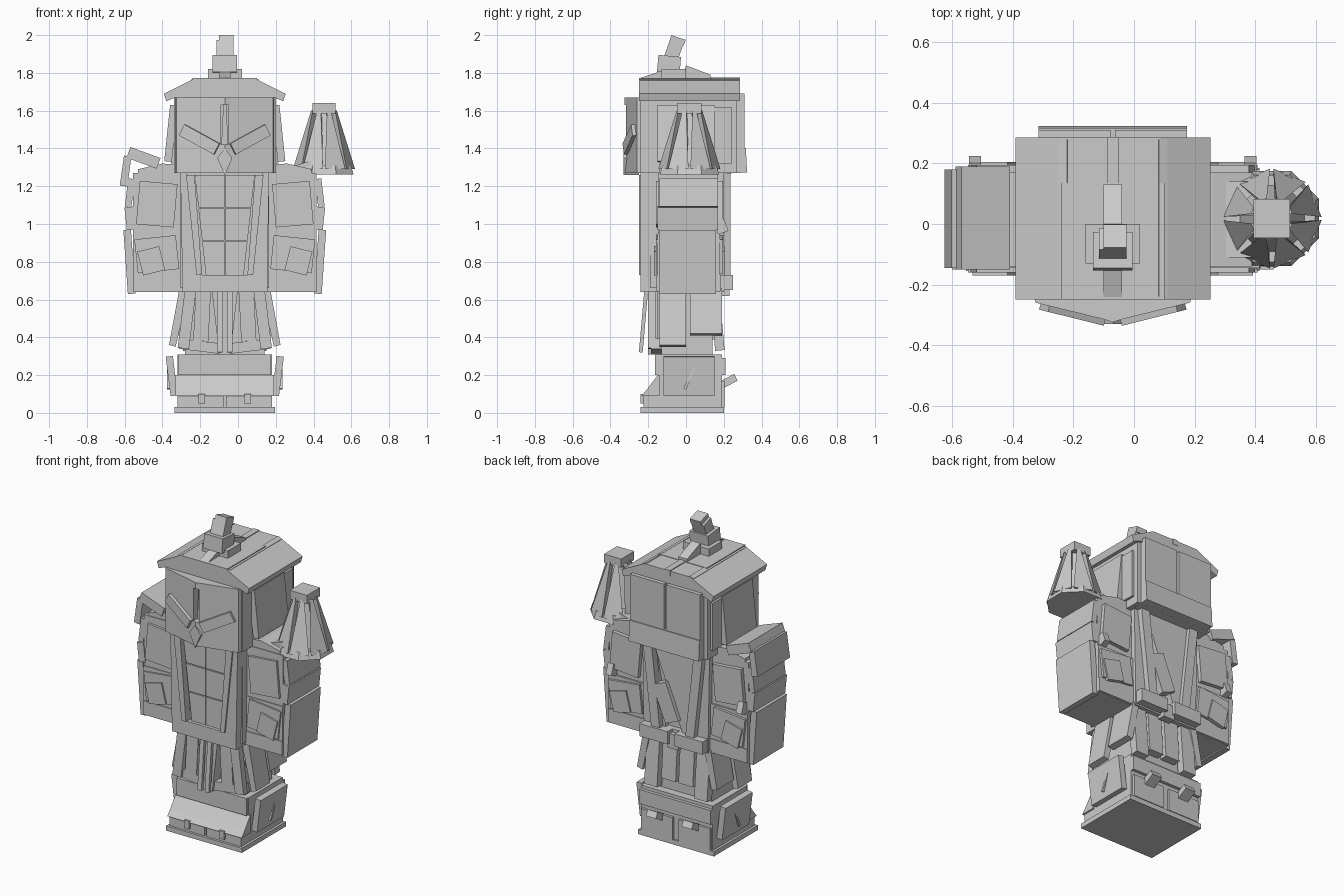
import bpy, bmesh, math
from mathutils import Matrix, Vector

cube = bpy.data.objects.get("Cube")
if cube:
    bpy.data.objects.remove(cube, do_unlink=True)

CENTRE = -.07  # the body stands left of the world origin because of the lantern
stone = bpy.data.materials.new("plain grey")
stone.use_nodes = True
grey = (.6, .6, .6, 1)
stone.diffuse_color = grey
stone.node_tree.nodes["Principled BSDF"].inputs["Base Color"].default_value = grey


def finish(name, bm, mirrored=False):
    """Store the mesh, and a mirrored partner across the body centre if wanted."""
    sides = (("left_", 1), ("right_", -1)) if mirrored else (("", 1),)
    for prefix, sign in sides:
        part = bm.copy()
        for v in part.verts:
            v.co.x = v.co.x * sign + CENTRE
        bmesh.ops.recalc_face_normals(part, faces=part.faces)
        mesh = bpy.data.meshes.new(prefix + name)
        part.to_mesh(mesh)
        part.free()
        mesh.materials.append(stone)
        obj = bpy.data.objects.new(prefix + name, mesh)
        bpy.context.collection.objects.link(obj)
    bm.free()


def box(name, x, y, z, pair=False, turn=0, axis="Y", yaw=0):
    """Box from (min, max) ranges, turned about its own centre in degrees."""
    bm = bmesh.new()
    lo, hi = Vector((x[0], y[0], z[0])), Vector((x[1], y[1], z[1]))
    spin = Matrix.Rotation(math.radians(yaw), 4, "Z") @ Matrix.Rotation(math.radians(turn), 4, axis)
    place = Matrix.Translation((lo + hi) / 2) @ spin
    bmesh.ops.create_cube(bm, size=1, matrix=place @ Matrix.Diagonal((*(hi - lo), 1)))
    finish(name, bm, pair)


def prism(name, outline, along, span, pair=False):
    """Outline extruded along x, y or z; outline uses the other two axes in order."""
    bm = bmesh.new()
    k = "xyz".index(along)
    rings = []
    for depth in span:
        ring = []
        for p in outline:
            co = list(p)
            co.insert(k, depth)
            ring.append(bm.verts.new(co))
        rings.append(ring)
        bm.faces.new(ring)
    for i in range(len(outline)):
        j = (i + 1) % len(outline)
        bm.faces.new((rings[0][i], rings[0][j], rings[1][j], rings[1][i]))
    finish(name, bm, pair)


def both(points):
    """Close a half outline by reflecting it in its first coordinate."""
    return points + [(-a, b) for a, b in reversed(points)]


# Boots
box("sole", (-.265, .265), (-.24, .2), (0, .03))
box("boots", (-.25, .25), (-.15, .19), (.02, .31))
prism("toe_cap", [(-.14, .09), (-.235, .09), (-.21, .12), (-.15, .2), (-.14, .2)], "x", (-.26, .26))
box("toe", (.006, .25), (-.225, -.1), (.02, .09), True)
box("toe_stud", (.105, .14), (-.24, -.2), (.05, .1), True)
box("boot_front", (-.245, .245), (-.165, -.13), (.2, .31))
box("boot_cuff", (.01, .24), (-.185, -.13), (.325, .38), True, -7)
box("boot_side", (.262, .3), (-.12, .15), (.09, .3), True, 7)
box("boot_side_bar", (.285, .305), (.015, .03), (.12, .26), True, -25, "X")
box("boot_heel", (.02, .24), (.18, .205), (.03, .17), True)
box("heel_bolt", (.09, .16), (.17, .27), (.145, .185), True, 28, "X")
box("boot_back_band", (-.25, .25), (.15, .21), (.2, .29))

# Legs and robe plates
box("legs", (-.21, .21), (-.13, .14), (.28, .68))
prism("robe_side_front", [(.19, .66), (.24, .66), (.295, .36), (.26, .35)], "y", (-.14, .0), True)
prism("robe_side_back", [(.19, .66), (.235, .66), (.28, .42), (.24, .41)], "y", (.02, .19), True)
box("robe_front_outer", (.17, .23), (-.2, -.16), (.34, .66), True, -7)
box("robe_front_inner", (.08, .16), (-.19, -.15), (.38, .66), True, -3)
prism("robe_front_middle", both([(.07, .66), (.03, .31)]), "y", (-.2, -.13))
box("robe_tassel", (.012, .04), (-.235, -.215), (.32, .65), True, -5, "X")
box("robe_back_outer", (.13, .22), (.14, .19), (.33, .66), True, 5, "X")
box("robe_back_inner", (.01, .11), (.13, .18), (.39, .66), True, 4, "X")

# Belt and torso
box("belt", (-.225, .225), (-.24, .2), (.64, .73))
box("belt_back", (.025, .22), (.18, .25), (.65, .73), True)
box("belt_knot", (-.04, .04), (.18, .23), (.62, .71))
box("torso", (-.235, .235), (-.19, .17), (.66, 1.3))
prism("coat_front", [(.12, .72), (.225, .72), (.235, 1.27), (.2, 1.27)], "y", (-.24, -.18), True)
prism("coat_lapel", [(.12, .73), (.15, .73), (.205, 1.26), (.16, 1.26)], "y", (-.25, -.2), True)
for low, high in ((.73, .907), (.913, 1.082), (1.088, 1.26)):
    wide = .1 + (low - .73) * .11
    prism("chest_panel", [(.002, low), (wide, low), (wide + .02, high), (.002, high)],
          "y", (-.22, -.18), True)
prism("coat_back", [(.07, .72), (.225, .72), (.235, 1.27), (.17, 1.27)], "y", (.16, .2), True)
prism("back_strap", [(.09, .73), (.15, .73), (.21, 1.27), (.15, 1.27)], "y", (.19, .235), True)
prism("back_wrap", [(.16, 1.27), (-.16, 1.27), (-.11, .73), (-.05, .73)], "y", (.16, .21))
box("back_sash", (.0, .1), (.18, .235), (.78, 1.02), turn=22)

# Arms
box("upper_arm", (.2, .485), (-.145, .17), (.94, 1.27), True)
box("forearm", (.22, .485), (-.15, .18), (.64, .95), True)
box("cuff", (.23, .485), (-.155, .185), (.645, .73), True)
box("upper_arm_front_plate", (.26, .46), (-.16, -.13), (.99, 1.22), True, -5)
box("upper_arm_back_plate", (.26, .46), (.15, .195), (.99, 1.22), True, -5)
box("forearm_front_plate", (.25, .47), (-.16, -.13), (.75, .93), True, 6)
box("forearm_back_plate", (.25, .47), (.17, .195), (.75, .93), True, 6)
box("forearm_patch", (.33, .45), (-.17, -.14), (.74, .87), True, 14)
box("forearm_back_patch", (.33, .45), (.18, .205), (.74, .87), True, 14)
box("elbow_stud", (.435, .475), (.15, .215), (.95, 1.02), True, 20, "X")
box("sleeve_plate", (.485, .525), (-.14, .16), (.63, .97), True, 4)
box("elbow_plate", (.48, .525), (-.15, .17), (.97, 1.09), True, 6)
box("arm_top_plate", (.485, .52), (-.14, .17), (1.09, 1.24), True, -7)

# Shoulder pads; the right one is taller and has an outer flap
prism("shoulder", [(.2, 1.25), (.46, 1.25), (.46, 1.29), (.33, 1.32), (.2, 1.31)],
      "y", (-.14, .17), True)
box("right_shoulder_pad", (-.515, -.345), (-.15, .19), (1.32, 1.38), turn=20)
box("right_shoulder_flap", (-.545, -.505), (-.145, .18), (1.2, 1.36), turn=8)
box("left_shoulder_pad", (.35, .47), (-.11, .14), (1.27, 1.32), turn=-18)

# Head
box("head", (-.27, .27), (-.24, .27), (1.27, 1.7))
box("head_side", (.265, .305), (-.15, .15), (1.33, 1.63), True, -6)
box("head_side_back", (.25, .285), (.13, .24), (1.32, 1.62), True)
face = [(.265, -.23), (.255, -.26), (.03, -.315)]
prism("face_side", [(.02, -.2)] + face + [(.02, -.317)], "z", (1.31, 1.66), True)
prism("face_top", [(0, -.2)] + face + [(0, -.325)], "z", (1.63, 1.67), True)
prism("face_chin", [(0, -.2)] + face + [(0, -.325)], "z", (1.27, 1.42), True)
prism("nose", both([(.008, 1.63), (.018, 1.42), (.02, 1.4)]), "y", (-.28, -.23))
prism("mouth_point", [(0, 1.4), (.04, 1.35), (0, 1.26), (-.04, 1.35)], "y", (-.33, -.25))
box("brow", (.025, .24), (-.31, -.275), (1.415, 1.48), True, -28, yaw=14)
box("head_back_plate", (.008, .245), (.25, .31), (1.4, 1.69), True)
box("neck_guard", (-.245, .245), (.21, .32), (1.27, 1.4), turn=3, axis="X")

# Roof hat
prism("roof", both([(.16, 1.77), (.322, 1.69), (.31, 1.65), (.26, 1.67)]), "y", (-.25, .285))
prism("roof_ridge", both([(.17, 1.773), (.17, 1.74)]), "y", (-.25, .135))
box("roof_rib", (.145, .175), (-.24, .28), (1.735, 1.77), True, 20)
box("roof_back_strip", (-.02, .02), (.1, .287), (1.74, 1.775))

# Crest on the roof
box("crest_base", (-.09, .09), (-.13, .0), (1.77, 1.82))
prism("crest_front", [(-.25, 1.77), (-.1, 1.82), (-.1, 1.77)], "x", (-.03, .03))
prism("crest_back", [(-.02, 1.77), (0, 1.84), (.13, 1.79), (.13, 1.77)], "x", (-.03, .03))
box("crest_block", (-.065, .065), (-.15, -.03), (1.8, 1.89), turn=-5, axis="X")
box("crest_neck", (-.045, .045), (-.105, -.03), (1.86, 1.965), turn=-20, axis="X")
box("crest_tip", (-.03, .045), (-.085, -.005), (1.955, 1.988), turn=-18, axis="X")

# Lantern on the left shoulder: an eight-sided cone with ribs and a square cap
LX, LY = .455 - CENTRE, .018


def lantern_cone(name, low, high, r_low, r_high):
    bm = bmesh.new()
    place = Matrix.Translation((LX, LY, (low + high) / 2)) @ Matrix.Rotation(math.pi / 8, 4, "Z")
    bmesh.ops.create_cone(bm, cap_ends=True, segments=8, radius1=r_low, radius2=r_high,
                          depth=high - low, matrix=place)
    finish(name, bm)


lantern_cone("lantern_rim", 1.262, 1.31, .17, .155)
lantern_cone("lantern_glass", 1.3, 1.6, .12, .045)
box("lantern_cap", (LX - .06, LX + .06), (LY - .065, LY + .065), (1.585, 1.64))
for i in range(8):
    # each rib is a wedge, broad at the rim and narrow under the cap
    angle = (i + .5) * math.pi / 4
    bm = bmesh.new()
    rings = []
    for z, outer, inner, spread in ((1.29, .165, .07, .36), (1.6, .07, .03, .16)):
        corners = ((outer, angle - spread), (outer, angle + spread), (inner, angle))
        rings.append([bm.verts.new((LX + r * math.cos(t), LY + r * math.sin(t), z))
                      for r, t in corners])
        bm.faces.new(rings[-1])
    for j in range(3):
        k = (j + 1) % 3
        bm.faces.new((rings[0][j], rings[0][k], rings[1][k], rings[1][j]))
    finish("lantern_rib", bm)
